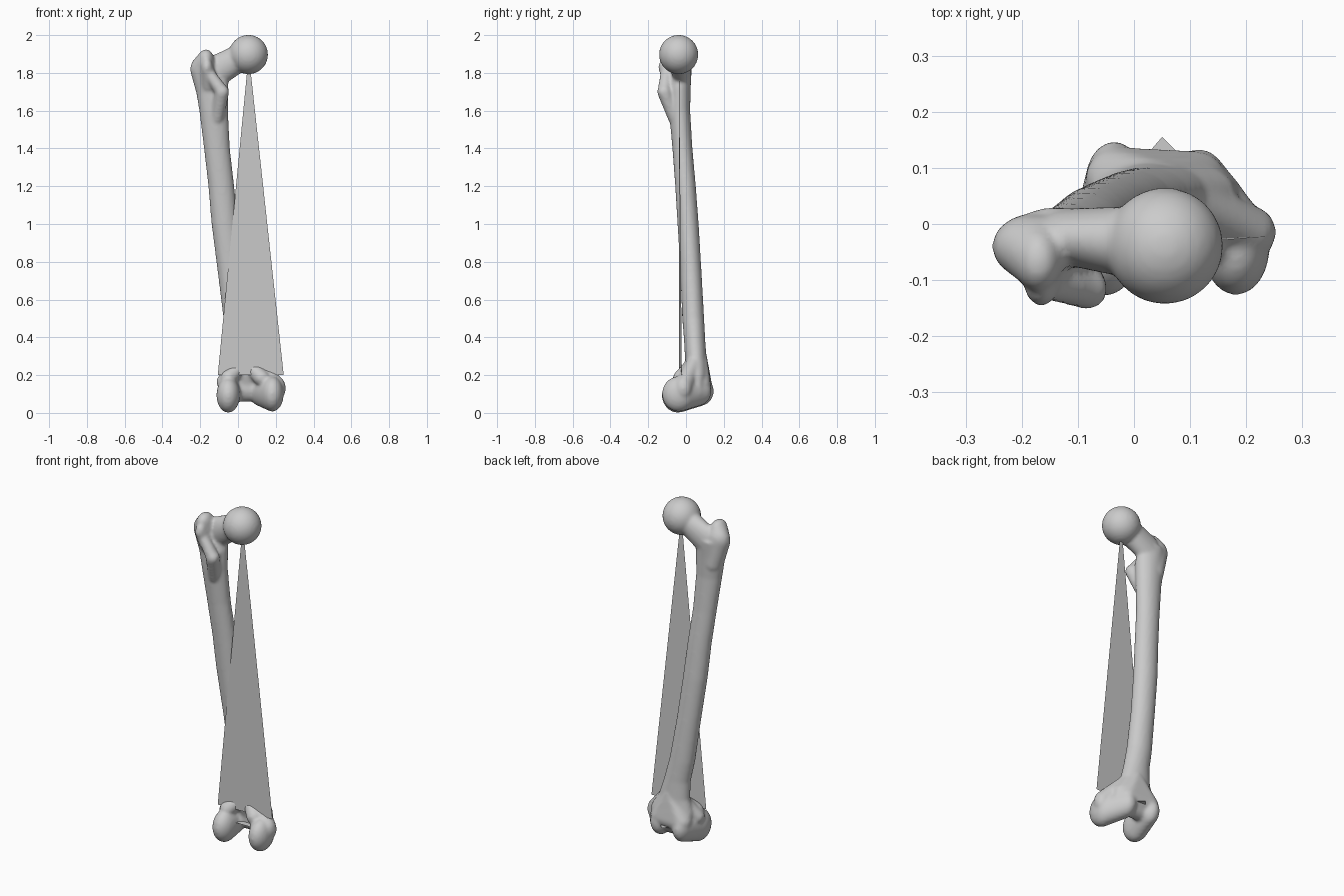
import bpy
import bmesh
from math import sin, cos, tau
from mathutils import Matrix, Vector

cube = bpy.data.objects.get("Cube")
if cube:
    bpy.data.objects.remove(cube, do_unlink=True)

grey = bpy.data.materials.new("bone_grey")
grey.use_nodes = True
grey.diffuse_color = (0.6, 0.6, 0.6, 1)
grey.node_tree.nodes["Principled BSDF"].inputs["Base Color"].default_value = grey.diffuse_color


def make_object(name, bm):
    mesh = bpy.data.meshes.new(name)
    bm.to_mesh(mesh)
    bm.free()
    mesh.materials.append(grey)
    obj = bpy.data.objects.new(name, mesh)
    bpy.context.collection.objects.link(obj)
    return obj


def blend(target, *balls):
    """Convex hull around ellipsoids, each given as (centre, radii)."""
    part = bmesh.new()
    for centre, radii in balls:
        if not isinstance(radii, tuple):
            radii = (radii,) * 3
        place = Matrix.Translation(centre) @ Matrix.Diagonal((*radii, 1))
        bmesh.ops.create_uvsphere(part, u_segments=32, v_segments=20, radius=1, matrix=place)
    if len(balls) > 1:
        hull = bmesh.ops.convex_hull(part, input=part.verts[:])
        inner = set(hull["geom_interior"]) | set(hull["geom_unused"])
        bmesh.ops.delete(part, geom=[v for v in inner if isinstance(v, bmesh.types.BMVert)],
                         context='VERTS')
        # Leave only the hull skin
        skin = {f for f in hull["geom"] if isinstance(f, bmesh.types.BMFace) and f.is_valid}
        bmesh.ops.delete(part, geom=[f for f in part.faces if f not in skin], context='FACES')
    bmesh.ops.recalc_face_normals(part, faces=part.faces[:])
    temp = bpy.data.meshes.new("temp")
    part.to_mesh(temp)
    part.free()
    target.from_mesh(temp)
    bpy.data.meshes.remove(temp)


def loft(target, sections, sides=32):
    """Elliptical rings from (z, x low, x high, y low, y high)."""
    rings = []
    for z, xl, xh, yl, yh in sections:
        rings.append([target.verts.new(((xl + xh) / 2 + (xh - xl) / 2 * cos(tau * i / sides),
                                        (yl + yh) / 2 + (yh - yl) / 2 * sin(tau * i / sides), z))
                      for i in range(sides)])
    for low, high in zip(rings, rings[1:]):
        for i in range(sides):
            j = (i + 1) % sides
            target.faces.new((low[i], low[j], high[j], high[i]))
    target.faces.new(rings[0][::-1])
    target.faces.new(rings[-1])


bone = bmesh.new()

# Shaft, flaring at both ends
loft(bone, [
    (0.1, -0.08, 0.19, 0.02, 0.11),
    (0.2, -0.08, 0.18, -0.01, 0.12),
    (0.28, -0.055, 0.13, -0.005, 0.11),
    (0.38, -0.055, 0.1, -0.01, 0.102),
    (0.5, -0.077, 0.07, -0.02, 0.096),
    (0.75, -0.108, 0.03, -0.03, 0.082),
    (1.0, -0.14, 0, -0.045, 0.067),
    (1.2, -0.157, -0.02, -0.057, 0.052),
    (1.4, -0.18, -0.043, -0.072, 0.034),
    (1.6, -0.205, -0.053, -0.09, 0.022),
    (1.72, -0.225, -0.05, -0.095, 0.025),
    (1.82, -0.22, -0.06, -0.07, 0.03),
])

# Head and neck
blend(bone, ((0.055, -0.039, 1.897), 0.104))
blend(bone, ((0.02, -0.035, 1.885), (0.06, 0.067, 0.072)),
      ((-0.12, -0.022, 1.805), (0.06, 0.05, 0.09)))

# Greater trochanter
blend(bone, ((-0.18, -0.04, 1.82), (0.073, 0.058, 0.075)),
      ((-0.17, -0.065, 1.875), (0.04, 0.055, 0.05)),
      ((-0.16, -0.03, 1.68), 0.055))

# Crest, lesser trochanter and its tail
blend(bone, ((-0.165, -0.108, 1.83), (0.03, 0.038, 0.05)),
      ((-0.15, -0.06, 1.74), 0.05))
blend(bone, ((-0.155, -0.105, 1.8), 0.03), ((-0.085, -0.115, 1.7), 0.036))
blend(bone, ((-0.085, -0.115, 1.7), 0.038), ((-0.11, -0.06, 1.56), 0.035))

# Condyles
blend(bone, ((-0.052, -0.043, 0.094), (0.062, 0.085, 0.093)),
      ((-0.035, 0.075, 0.115), (0.052, 0.072, 0.078)))
blend(bone, ((0.182, -0.04, 0.1), (0.06, 0.087, 0.093)),
      ((0.115, 0.062, 0.115), (0.055, 0.072, 0.078)))

# Groove bridge between the condyles
blend(bone, ((0, 0.06, 0.13), (0.04, 0.055, 0.07)), ((0.1, 0.06, 0.13), (0.04, 0.055, 0.07)))
blend(bone, ((0.05, 0.08, 0.3), 0.03), ((-0.03, 0.08, 0.15), 0.057), ((0.11, 0.075, 0.15), 0.055))

# Epicondyles and the bumps behind them
blend(bone, ((-0.075, 0, 0.165), 0.04), ((0, 0.045, 0.26), 0.04))
blend(bone, ((0.213, -0.015, 0.13), (0.04, 0.045, 0.06)), ((0.09, 0.045, 0.27), 0.04))
for x in (-0.05, 0.125):
    blend(bone, ((x, -0.025, 0.185), 0.043), ((0.04, 0.04, 0.27), 0.035))

# Fuse the parts into one smooth bone
thigh_bone = make_object("thigh_bone", bone)
fuse = thigh_bone.modifiers.new("fuse", 'REMESH')
fuse.mode = 'VOXEL'
fuse.voxel_size = 0.009
fuse.use_smooth_shade = True
relax = thigh_bone.modifiers.new("relax", 'SMOOTH')
relax.factor = 0.5
relax.iterations = 6
bpy.context.view_layer.objects.active = thigh_bone
thigh_bone.select_set(True)
for name in ("fuse", "relax"):
    bpy.ops.object.modifier_apply(modifier=name)


# Flat reference planes
def triangle(name, *corners):
    bm = bmesh.new()
    bm.faces.new([bm.verts.new(Vector(c)) for c in corners])
    make_object(name, bm)


triangle("upright_plane", (-0.107, -0.037, 0.2), (0.242, -0.022, 0.2), (0.057, -0.037, 1.9))
triangle("level_plane", (-0.11, -0.03, 0.12), (0.235, -0.03, 0.12), (0.05, 0.155, 0.12))
